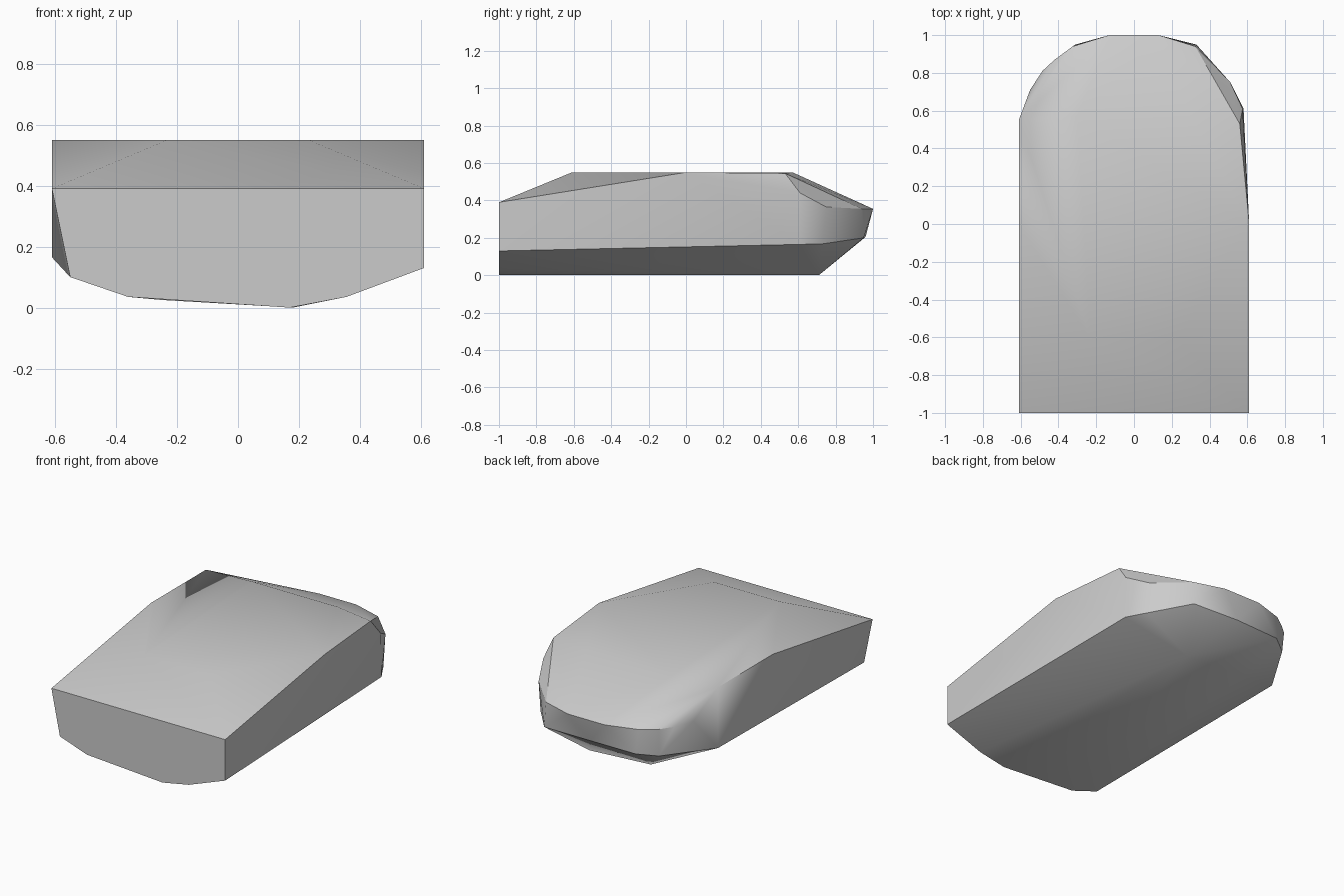
import bpy
import bmesh
from math import radians

old = bpy.data.objects.get("Cube")
if old:
    bpy.data.objects.remove(old, do_unlink=True)

grey = bpy.data.materials.new("plain grey")
grey.use_nodes = True
colour = (0.6, 0.6, 0.6, 1)
grey.diffuse_color = colour
grey.node_tree.nodes["Principled BSDF"].inputs["Base Color"].default_value = colour


def mirrored(points):
    return [(s * x, y, z) for x, y, z in points for s in (1, -1)]


# Flat front end: rounded belly section
front_end = [(x, -1, z) for x, z in (
    (-.61, .39), (-.55, .10), (-.36, .035), (.17, 0), (.355, .035), (.61, .13), (.61, .39))]

# Raised top with sloping front shoulders
top_plateau = mirrored([(.23, -.61, .55), (.61, 0, .55), (.3, .57, .55)])
rear_shoulders = [(.56, .53, .545), (-.61, .55, .55)]

# Rounded rear rim, uneven from side to side
rear_rim = mirrored([(.13, 1, .355), (.325, .94, .355)]) + [
    (.51, .75, .365), (.575, .61, .44),
    (-.42, .87, .355), (-.485, .81, .365), (-.55, .71, .38)]

# Lower edge and rear end of the belly
lower_edge = [(.58, .61, .165), (.51, .73, .168), (.33, .95, .2), (0, .96, .205),
              (-.31, .95, .2), (-.42, .87, .185), (-.61, .55, .165)]
belly_end = [(.18, .71, 0), (-.25, .71, .025)]

# Wrap one skin around the sections
bm = bmesh.new()
for p in front_end + top_plateau + rear_shoulders + rear_rim + lower_edge + belly_end:
    bm.verts.new(p)
hull = bmesh.ops.convex_hull(bm, input=bm.verts[:])
loose = {v for v in hull["geom_interior"] + hull["geom_unused"]
         if isinstance(v, bmesh.types.BMVert)}
bmesh.ops.delete(bm, geom=list(loose), context="VERTS")
bmesh.ops.dissolve_limit(bm, angle_limit=radians(1), verts=bm.verts[:], edges=bm.edges[:])
bmesh.ops.recalc_face_normals(bm, faces=bm.faces[:])

mesh = bpy.data.meshes.new("rounded_block")
bm.to_mesh(mesh)
bm.free()
mesh.materials.append(grey)
block = bpy.data.objects.new("rounded_block", mesh)
bpy.context.collection.objects.link(block)

# Soft shading with crisp main edges
bpy.ops.object.select_all(action="DESELECT")
block.select_set(True)
bpy.context.view_layer.objects.active = block
bpy.ops.object.shade_smooth_by_angle(angle=radians(30))
